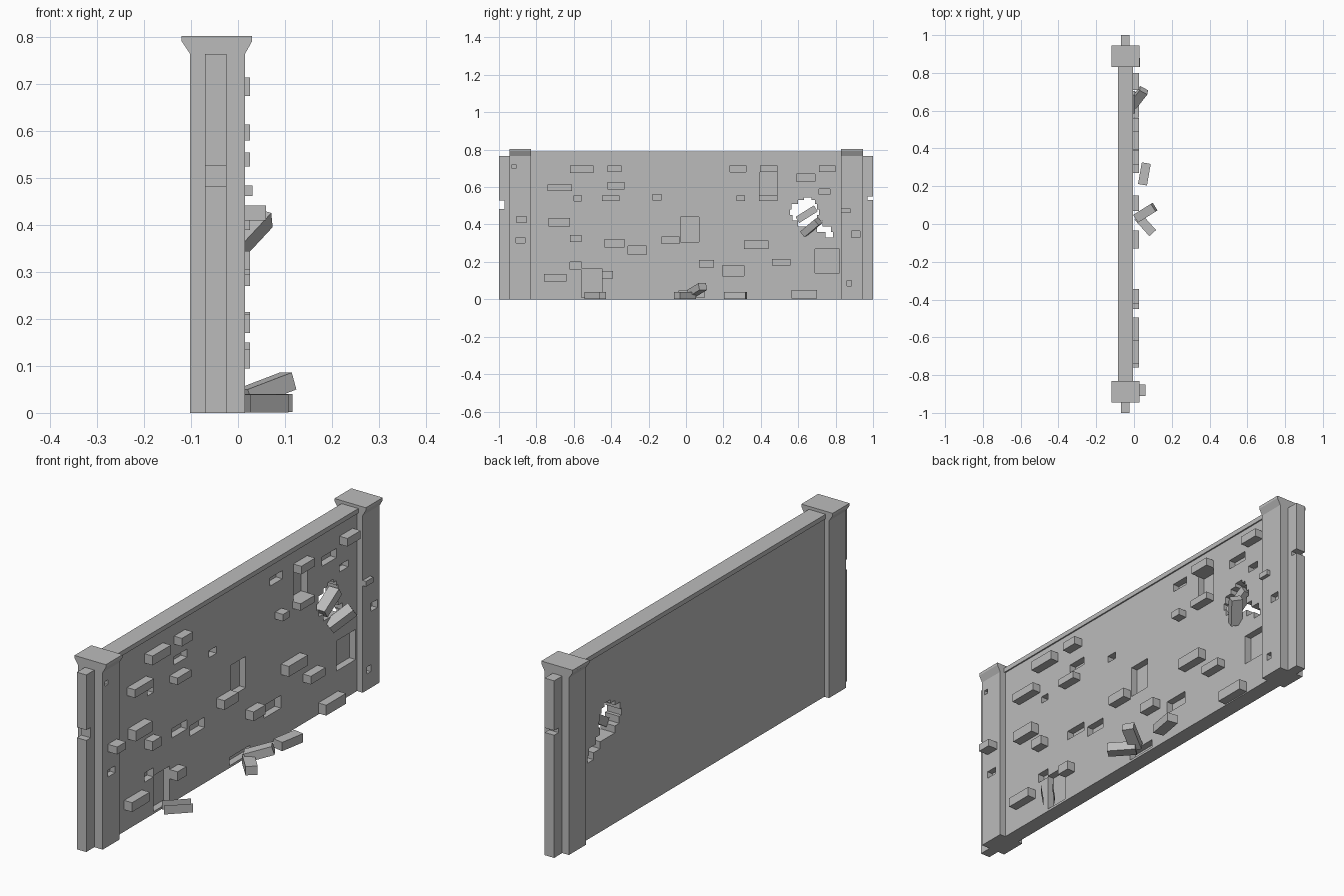
import bpy, bmesh
from math import radians
from mathutils import Vector, Matrix, Euler

cube = bpy.data.objects.get("Cube")
if cube:
    bpy.data.objects.remove(cube, do_unlink=True)

stone = bpy.data.materials.new("grey stone")
stone.use_nodes = True
GREY = (0.5, 0.5, 0.5, 1)
stone.diffuse_color = GREY
stone.node_tree.nodes["Principled BSDF"].inputs["Base Color"].default_value = GREY


def finish(name, bm):
    mesh = bpy.data.meshes.new(name)
    bmesh.ops.recalc_face_normals(bm, faces=bm.faces)
    bm.to_mesh(mesh)
    bm.free()
    mesh.materials.append(stone)
    ob = bpy.data.objects.new(name, mesh)
    bpy.context.collection.objects.link(ob)
    return ob


def add_box(bm, lo, hi):
    lo, hi = Vector(lo), Vector(hi)
    m = Matrix.Translation((lo + hi) / 2) @ Matrix.Diagonal((*(hi - lo), 1))
    bmesh.ops.create_cube(bm, size=1, matrix=m)


def box(name, lo, hi):
    bm = bmesh.new()
    add_box(bm, lo, hi)
    return finish(name, bm)


def prism(name, points, direction):
    bm = bmesh.new()
    face = bm.faces.new([bm.verts.new(p) for p in points])
    out = bmesh.ops.extrude_face_region(bm, geom=[face])
    moved = [v for v in out["geom"] if isinstance(v, bmesh.types.BMVert)]
    bmesh.ops.translate(bm, verts=moved, vec=direction)
    return finish(name, bm)


def cut(target, cutter):
    mod = target.modifiers.new("cut", 'BOOLEAN')
    mod.operation, mod.solver, mod.object = 'DIFFERENCE', 'EXACT', cutter
    cutter.hide_render = True
    cutter.hide_viewport = True
    cutter.display_type = 'WIRE'


def recesses(name, front, depth, rows):
    bm = bmesh.new()
    for y0, y1, z0, z1 in rows:
        add_box(bm, (front - depth, y0, z0), (front + 0.05, y1, z1))
    return finish(name, bm)


# Wall panel with overhanging coping
FRONT = -0.012
wall = box("wall_panel", (-0.08, -0.84, 0), (FRONT, 0.84, 0.772))
box("wall_coping", (-0.086, -0.84, 0.77), (-0.006, 0.84, 0.79))

# Missing bricks in the wall: y range, z range
cut(wall, recesses("wall_recess_cutter", FRONT, 0.03, [
    (-.42, -.33, .59, .625), (-.18, -.13, .53, .56), (-.60, -.56, .525, .555),
    (-.435, -.33, .28, .32), (-.31, -.21, .24, .285), (-.62, -.56, .16, .20),
    (-.56, -.45, .01, .165), (-.03, .07, .305, .44), (.195, .31, .125, .18),
    (.69, .82, .14, .27), (.235, .32, .68, .715), (.395, .49, .555, .68),
    (.59, .69, .63, .67), (.71, .77, .56, .59), (-.04, .10, .01, .045)]))

# Broken stepped hole right through the wall: z, left y, right y
steps = [(.33, .745, .785), (.36, .70, .775), (.39, .60, .73), (.42, .57, .70),
         (.45, .555, .71), (.48, .565, .70), (.51, .60, .69), (.53, .63, .67)]
tops = [s[0] for s in steps[1:]] + [.545]
left, right = [], []
for (z, a, b), top in zip(steps, tops):
    left += [(-0.2, a, z), (-0.2, a, top)]
    right += [(-0.2, b, z), (-0.2, b, top)]
cut(wall, prism("hole_cutter", left + right[::-1], (0.4, 0, 0)))

# Protruding wall bricks
for i, (y0, y1, z0, z1) in enumerate([
        (-.62, -.495, .675, .715), (-.74, -.61, .58, .615), (-.42, -.345, .68, .715),
        (-.45, -.355, .525, .555), (-.735, -.62, .39, .435), (-.62, -.56, .305, .345),
        (-.76, -.64, .095, .135), (-.45, -.39, .11, .15), (-.13, -.035, .295, .335),
        (.07, .15, .17, .21), (.31, .44, .27, .315), (.46, .56, .18, .215),
        (.395, .49, .68, .715), (.27, .315, .525, .555), (.39, .49, .525, .555),
        (.71, .80, .68, .715), (.565, .70, .005, .05)]):
    box(f"wall_brick_{i + 1}", (FRONT - 0.03, y0, z0), (0.026, y1, z1))

# Pillars with flared caps
profile = [(-.102, 0), (.015, 0), (.015, .765), (.03, .792), (.03, .803),
           (-.12, .803), (-.12, .792), (-.102, .765)]
pillars = {}
for side, y in (("front", -0.945), ("back", 0.83)):
    pillars[side] = prism(side + "_pillar", [(x, y, z) for x, z in profile], (0, 0.115, 0))

# Chipped bricks of the pillars
cut(pillars["front"], recesses("front_pillar_cutter", .015, .025, [
    (-.93, -.91, .70, .72), (-.91, -.86, .30, .33)]))
cut(pillars["back"], recesses("back_pillar_cutter", .015, .025, [
    (.86, .885, .07, .10), (.885, .93, .33, .365)]))
box("front_pillar_brick", (-.02, -.91, .41), (.06, -.85, .442))
box("back_pillar_brick", (-.02, .83, .462), (.031, .88, .485))

# End posts with a notch in the outer edge
for name, s, z0, z1 in (("front_end_post", -1, .482, .527), ("back_end_post", 1, .53, .55)):
    edge = [(.94, 0), (1, 0), (1, z0), (.97, z0), (.97, z1), (1, z1), (1, .765), (.94, .765)]
    prism(name, [(-.07, s * y, z) for y, z in edge], (.045, 0, 0))


# Loose bricks: centre and tilt
def loose(name, centre, turn):
    ob = box(name, (-.024, -.058, -.019), (.024, .058, .019))
    rot = Euler([radians(a) for a in turn]).to_matrix().to_4x4()
    ob.data.transform(Matrix.Translation(centre) @ rot)
    return ob


loose("hole_brick_upper", (-.02, .645, .455), (32, 0, 0))
loose("hole_brick_lower", (.022, .67, .385), (35, 15, -28))
loose("fallen_brick_side", (.055, .265, .02), (0, 0, -10))
loose("fallen_brick_under", (.06, -.005, .021), (0, 0, 42))
loose("fallen_brick_leaning", (.06, .06, .05), (18, 0, -58))

# Shell of a shattered brick: only its two long sides remain
shell = loose("brick_shell", (.05, -.485, .02), (0, 0, -45))
bm = bmesh.new()
bm.from_mesh(shell.data)
side = Vector((1, -1, 0)).normalized()
across = Vector((1, 1, 0)).normalized()
bm.normal_update()
drop = [f for f in bm.faces if abs(f.normal.dot(side)) < 0.5]
bmesh.ops.delete(bm, geom=drop, context='FACES')
bm.to_mesh(shell.data)
bm.free()
